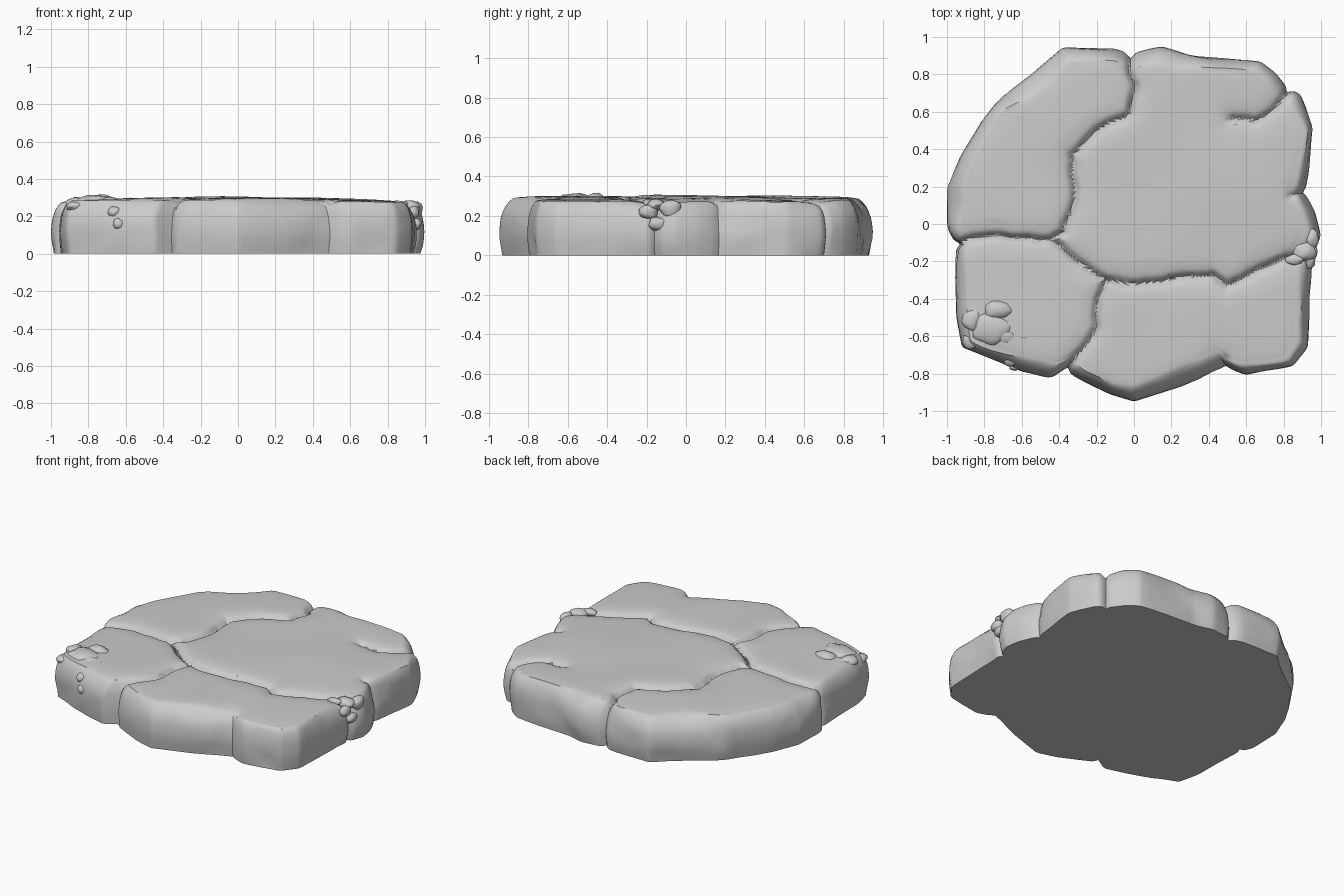
import bpy, bmesh, math
from mathutils import Vector, noise

if "Cube" in bpy.data.objects:
    bpy.data.objects.remove(bpy.data.objects["Cube"])

# Slab outline seen from above, counter-clockwise
OUTLINE = [(1, -.06), (.97, .06), (.92, .17), (.94, .3), (.96, .52), (.89, .7), (.82, .74),
           (.76, .81), (.68, .87), (.5, .89), (.28, .91), (.15, .95), (-.02, .92), (-.1, .94),
           (-.38, .945), (-.55, .8), (-.76, .64), (-.93, .36), (-1, .19), (-1, -.04),
           (-.96, -.14), (-.95, -.5), (-.92, -.66), (-.6, -.79), (-.45, -.83), (-.38, -.79),
           (-.13, -.91), (0, -.95), (.25, -.87), (.49, -.77), (.6, -.81), (.85, -.76),
           (.93, -.66), (.95, -.25)]

# Crack paths: (depth, points)
CRACKS = [
    (1, [(-.02, .96), (-.02, .8), (0, .73), (-.02, .6), (-.2, .5), (-.33, .37), (-.32, .12), (-.38, -.05), (-.45, -.08)]),
    (1, [(-1, -.12), (-.85, -.06), (-.65, -.07), (-.45, -.08), (-.3, -.2), (-.15, -.3)]),
    (1, [(-.15, -.3), (0, -.32), (.25, -.29), (.42, -.27), (.5, -.33), (.65, -.25), (.8, -.18), (.99, -.16)]),
    (.9, [(-.15, -.3), (-.2, -.4), (-.2, -.55), (-.28, -.68), (-.39, -.82)]),
    (.9, [(.85, .74), (.75, .61), (.65, .55), (.53, .57)]),
    (.5, [(.94, .17), (.84, .15)]),
    (.5, [(.5, -.79), (.49, -.72)]),
]
SEGMENTS = [(k, Vector(a), Vector(b)) for k, pts in CRACKS for a, b in zip(pts, pts[1:])]


def crack(x, y):
    """Narrow groove and broad dip strengths at a point."""
    p = Vector((x, y))
    p += Vector((noise.noise((x * 9, y * 9, 0)), noise.noise((x * 9, y * 9, 5)))) * .012
    groove = dip = 0
    for k, a, b in SEGMENTS:
        ab = b - a
        t = min(1, max(0, (p - a).dot(ab) / ab.length_squared))
        d = (p - a - ab * t).length
        groove = max(groove, k * math.exp(-(d / .017) ** 1.5))
        dip = max(dip, k * math.exp(-(d / .07) ** 2))
    return groove, dip


def top_z(x, y):
    g, d = crack(x, y)
    z = .304 - .022 * (x * x + .4 * y * y) - .008 * max(0, x)
    return z + .007 * noise.noise((x * 2.6, y * 2.6, 2)) - .035 * g - .013 * d


def finish(obj, ratio, angle):
    """Reduce to chiselled facets and keep crisp edges."""
    bpy.context.view_layer.objects.active = obj
    for o in bpy.context.selected_objects:
        o.select_set(False)
    obj.select_set(True)
    mod = obj.modifiers.new("facets", 'DECIMATE')
    mod.ratio = ratio
    bpy.ops.object.modifier_apply(modifier=mod.name)
    bpy.ops.object.shade_smooth_by_angle(angle=math.radians(angle))


def new_object(name, bm):
    me = bpy.data.meshes.new(name)
    bmesh.ops.recalc_face_normals(bm, faces=bm.faces)
    bm.to_mesh(me)
    bm.free()
    obj = bpy.data.objects.new(name, me)
    bpy.context.collection.objects.link(obj)
    return obj


# Cracked slab: side rings, rounded rim, then rings closing over the top
rim = []
for a, b in zip(OUTLINE, OUTLINE[1:] + OUTLINE[:1]):
    a, b = Vector(a), Vector(b)
    n = max(3, round((b - a).length / .0125))
    rim += [a.lerp(b, i / n) for i in range(n)]
# soften corners a little
for _ in range(3):
    rim = [(rim[i - 1] + rim[i] * 2 + rim[(i + 1) % len(rim)]) / 4 for i in range(len(rim))]

SIDE = [(.015, 0), (.008, .04), (.002, .08), (0, .12), (.003, .16), (.008, .195),
        (.018, .225), (.032, .25), (.05, .272), (.068, .287)]
bm = bmesh.new()
rings = []
for inset, z in SIDE:
    ring = []
    for p in rim:
        g, d = crack(p.x, p.y)
        chip = .022 * noise.noise((p.x * 4, p.y * 4, z * 7))
        cut = inset * (1 + .5 * noise.noise((p.x * 3, p.y * 3, 9))) + .03 * g + .02 * d * z / .28
        q = p * (1 - (cut + max(0, chip)) / p.length)
        ring.append(bm.verts.new((q.x, q.y, min(z, top_z(q.x, q.y) - .3 * (.3 - z)) if z else 0)))
    rings.append(ring)
edge = [Vector(v.co.xy) for v in rings[-1]]
TOP = 64
for r in range(1, TOP):
    s = 1 - r / TOP
    blend = math.exp(-(1 - s) / .03)
    rings.append([bm.verts.new((e.x * s, e.y * s, top_z(e.x * s, e.y * s) - .008 * blend)) for e in edge])
N = len(rim)
for lo, hi in zip(rings, rings[1:]):
    for i in range(N):
        j = (i + 1) % N
        bm.faces.new((lo[i], lo[j], hi[j], hi[i]))
centre = bm.verts.new((0, 0, top_z(0, 0)))
for i in range(N):
    bm.faces.new((rings[-1][i], rings[-1][(i + 1) % N], centre))
bm.faces.new(rings[0][::-1])
slab = new_object("cracked_slab", bm)
finish(slab, .12, 35)


def pebble_cluster(name, stones):
    """Lumpy stones: (x, y, z, rx, ry, rz)."""
    bm = bmesh.new()
    for x, y, z, *radii in stones:
        made = bmesh.ops.create_icosphere(bm, subdivisions=3, radius=1)
        for v in made['verts']:
            k = 1 + .22 * noise.noise(v.co * 1.3 + Vector((x, y, z)) * 20)
            v.co = Vector((x, y, z)) + Vector(c * r * k for c, r in zip(v.co, radii))
    finish(new_object(name, bm), .4, 40)


# Small rubble lumps on the front left corner and on the right edge
pebble_cluster("corner_rubble", [
    (-.73, -.46, .275, .08, .055, .04), (-.86, -.51, .265, .06, .07, .035),
    (-.76, -.56, .275, .11, .09, .038), (-.87, -.62, .25, .05, .05, .03),
    (-.69, -.60, .27, .06, .05, .035), (-.58, -.60, .275, .03, .027, .025),
    (-.63, -.68, .255, .035, .03, .03), (-.66, -.73, .22, .035, .03, .035),
    (-.64, -.76, .16, .03, .025, .03)])
pebble_cluster("edge_rubble", [
    (.95, -.08, .235, .04, .055, .045), (.91, -.15, .255, .06, .05, .03),
    (.94, -.19, .22, .03, .05, .035), (.95, -.14, .16, .03, .05, .035),
    (.86, -.19, .265, .05, .03, .02)])
